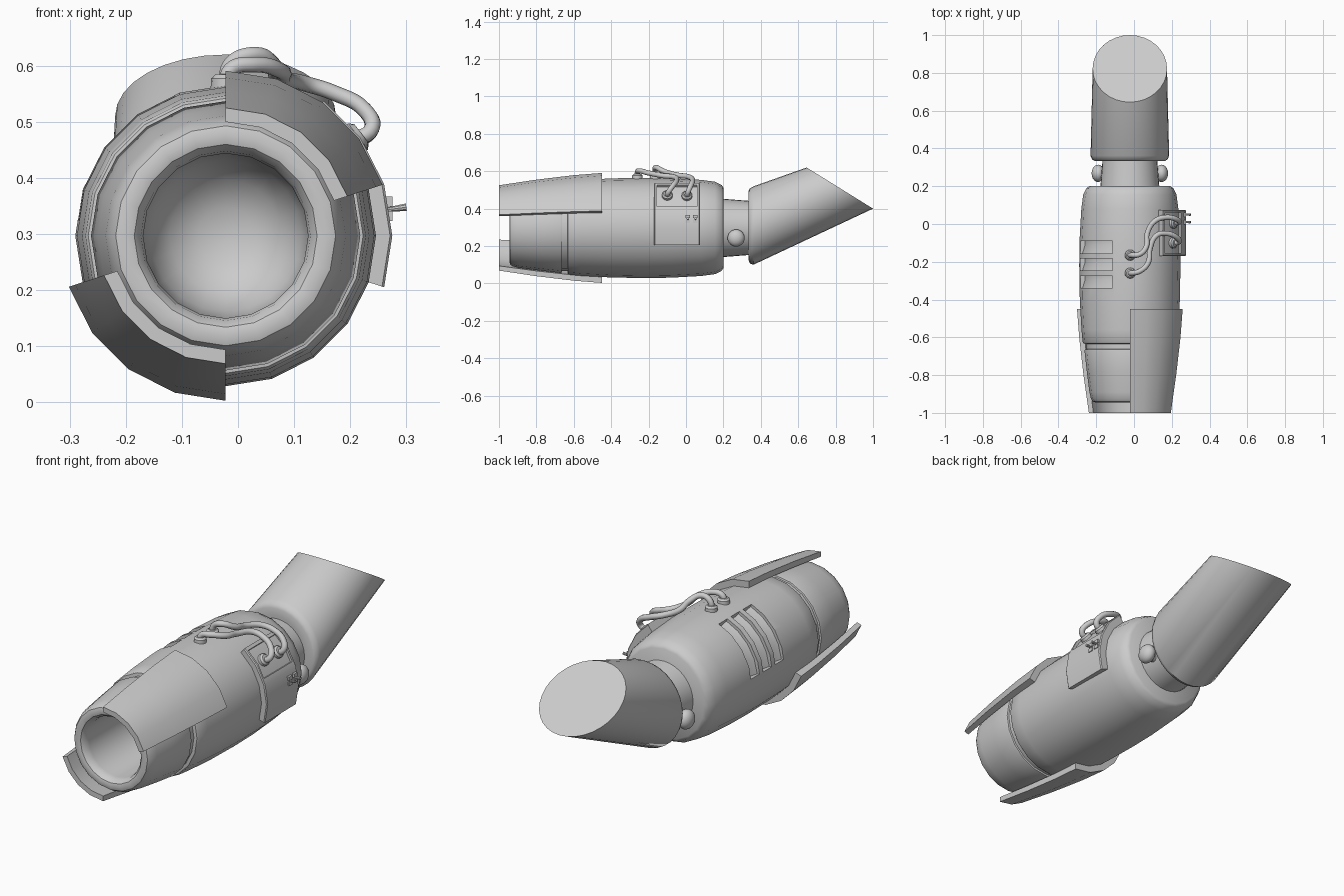
import bpy, bmesh, math
from mathutils import Vector

if "Cube" in bpy.data.objects:
    bpy.data.objects.remove(bpy.data.objects["Cube"])

CX, CZ = -0.022, 0.297          # axis of the forearm, running along y


def finish(name, bm, angle=35):
    bmesh.ops.remove_doubles(bm, verts=bm.verts, dist=1e-5)
    bmesh.ops.recalc_face_normals(bm, faces=bm.faces)
    me = bpy.data.meshes.new(name)
    bm.to_mesh(me)
    bm.free()
    ob = bpy.data.objects.new(name, me)
    bpy.context.collection.objects.link(ob)
    smooth(ob, angle)
    return ob


def smooth(ob, angle=35):
    bpy.ops.object.select_all(action='DESELECT')
    ob.select_set(True)
    bpy.context.view_layer.objects.active = ob
    bpy.ops.object.shade_smooth_by_angle(angle=math.radians(angle))


def polar(r, a, y):
    a = math.radians(a)
    return Vector((CX + r * math.cos(a), y, CZ + r * math.sin(a)))


def loft(name, rings, caps=True, angle=35):
    bm = bmesh.new()
    rs = [[bm.verts.new(p) for p in ring] for ring in rings]
    n = len(rs[0])
    for a, b in zip(rs, rs[1:]):
        for i in range(n):
            bm.faces.new((a[i], a[(i + 1) % n], b[(i + 1) % n], b[i]))
    if caps:
        bm.faces.new(rs[0])
        bm.faces.new(rs[-1])
    return finish(name, bm, angle)


def lathe(name, profile, n=20, angle=35):
    return loft(name, [[polar(r, 360 * i / n, y) for i in range(n)] for r, y in profile], True, angle)


def arc_block(name, sections, a0, a1, steps=4):
    """Curved slab: sections of (y, inner radius, outer radius) swept a0..a1 degrees."""
    rings = []
    for k in range(steps + 1):
        a = a0 + (a1 - a0) * k / steps
        rings.append([polar(ro, a, y) for y, ri, ro in sections] +
                     [polar(ri, a, y) for y, ri, ro in reversed(sections)])
    return loft(name, rings, True, 30)


def cut(ob, cutters):
    for c in cutters:
        m = ob.modifiers.new("cut", 'BOOLEAN')
        m.operation, m.solver, m.object = 'DIFFERENCE', 'EXACT', c
        bpy.context.view_layer.objects.active = ob
        bpy.ops.object.modifier_apply(modifier=m.name)
        bpy.data.objects.remove(c)
    smooth(ob)


def rod(name, p, q, r1, r2, n=16):
    p, q = Vector(p), Vector(q)
    rot = (q - p).to_track_quat('Z', 'Y')
    rings = [[c + rot @ Vector((r * math.cos(t), r * math.sin(t), 0))
              for t in (2 * math.pi * i / n for i in range(n))] for c, r in ((p, r1), (q, r2))]
    return loft(name, rings)


# forearm shell: rear shoulder, barrel, seam groove, front sleeve, rounded lip, bowl-shaped bore
body = lathe("forearm_shell", [
    (0.01, 0.2), (0.215, 0.2), (0.23, 0.19), (0.247, 0.155), (0.257, 0.08), (0.266, -0.08),
    (0.268, -0.22), (0.265, -0.4), (0.256, -0.56), (0.25, -0.625), (0.245, -0.632), (0.23, -0.634),
    (0.23, -0.662), (0.238, -0.664), (0.24, -0.672), (0.228, -0.78), (0.214, -0.89), (0.206, -0.925),
    (0.196, -0.94), (0.18, -0.945), (0.163, -0.94), (0.151, -0.925), (0.147, -0.9),
    (0.147, -0.6), (0.135, -0.53), (0.1, -0.475), (0.05, -0.45), (0.01, -0.445)], angle=50)

# three sloped vent slots on the upper left
cut(body, [arc_block("vent_cutter", [(y, 0.252, 0.32), (y + 0.045, 0.238, 0.32), (y + 0.065, 0.238, 0.32)],
                     110, 174) for y in (-0.34, -0.247, -0.155)])

# two armour plates, opposite each other
for name, a0 in (("upper_armour_plate", 18), ("lower_armour_plate", 198)):
    arc_block(name, [(-1.0, 0.203, 0.228), (-0.8, 0.23, 0.258), (-0.6, 0.252, 0.282),
                     (-0.45, 0.258, 0.294)], a0, a0 + 72)

# control panel on the right with a recessed socket bay
panel = arc_block("control_panel", [(-0.17, 0.25, 0.293), (-0.165, 0.25, 0.297),
                                    (0.07, 0.25, 0.297), (0.075, 0.25, 0.293)], -18, 54)
cut(panel, [arc_block("bay_cutter", [(-0.155, 0.283, 0.33), (0.06, 0.283, 0.33)], 23, 51, 3)])

# toggle switches
for y in (0.01, 0.05):
    for z in (0.332, 0.358):
        bm = bmesh.new()
        bmesh.ops.create_cube(bm, size=1)
        bmesh.ops.scale(bm, vec=(0.02, 0.024, 0.018), verts=bm.verts)
        bmesh.ops.translate(bm, vec=(0.265, y, z), verts=bm.verts)
        finish("switch_base", bm)
    rod("switch_lever", (0.262, y, 0.343), (0.3, y, 0.348), 0.004, 0.007, 10)

# hoses with collars at both ends
hoses = [
    [(-0.02, -0.165, 0.555), (-0.014, -0.165, 0.602), (0.03, -0.16, 0.62), (0.065, -0.12, 0.6),
     (0.07, -0.05, 0.58), (0.11, 0.015, 0.57), (0.17, 0.035, 0.552), (0.225, 0.025, 0.522),
     (0.238, 0.01, 0.487), (0.2, 0.005, 0.462)],
    [(-0.02, -0.26, 0.555), (-0.014, -0.26, 0.592), (0.03, -0.25, 0.602), (0.075, -0.205, 0.592),
     (0.085, -0.13, 0.577), (0.12, -0.06, 0.568), (0.17, -0.05, 0.552), (0.225, -0.07, 0.522),
     (0.238, -0.095, 0.487), (0.2, -0.1, 0.465)]]
for pts in hoses:
    cu = bpy.data.curves.new("hose", 'CURVE')
    cu.dimensions, cu.bevel_depth, cu.bevel_resolution = '3D', 0.014, 3
    cu.use_fill_caps = True
    sp = cu.splines.new('BEZIER')
    sp.bezier_points.add(len(pts) - 1)
    for b, p in zip(sp.bezier_points, pts):
        b.co = p
        b.handle_left_type = b.handle_right_type = 'AUTO'
    sp.resolution_u = 6
    bpy.context.collection.objects.link(bpy.data.objects.new("hose", cu))
    for p in (pts[0], pts[-1]):
        axis = Vector((p[0] - CX, 0, p[2] - CZ)).normalized()
        base = Vector((CX, p[1], CZ))
        r = 0.268 if p is pts[0] else 0.283
        rod("hose_collar", base + axis * (r - 0.03), base + axis * (r + 0.012), 0.03, 0.028)
        rod("hose_collar_tip", base + axis * (r + 0.012), base + axis * (r + 0.02), 0.028, 0.02)

# elbow core and side pivots
lathe("elbow_core", [(0.158, 0.18), (0.154, 0.22), (0.143, 0.36)], 32)
for s in (-1, 1):
    rod("pivot_pin", (CX + s * 0.11, 0.268, 0.243), (CX + s * 0.165, 0.268, 0.243), 0.027, 0.027)
    bm = bmesh.new()
    bmesh.ops.create_uvsphere(bm, u_segments=20, v_segments=12, radius=0.046)
    bmesh.ops.scale(bm, vec=(0.75, 1, 1), verts=bm.verts)
    bmesh.ops.translate(bm, vec=(CX + s * 0.168, 0.268, 0.243), verts=bm.verts)
    finish("pivot_cap", bm, 60)

# upper arm: rounded front rim, slanted sleeve, oblique flat end
rings = []
for rx, top, bot in ((0.15, (0.333, 0.455), (0.333, 0.155)), (0.187, (0.333, 0.49), (0.336, 0.117)),
                     (0.2, (0.34, 0.507), (0.343, 0.106)), (0.208, (0.362, 0.52), (0.36, 0.1)),
                     (0.197, (0.645, 0.62), (1.0, 0.4))):
    t, b = Vector((0, *top)), Vector((0, *bot))
    c, h = (t + b) / 2, (t - b) / 2
    rings.append([c + h * math.sin(a) + Vector((CX + rx * math.cos(a), 0, 0))
                  for a in (2 * math.pi * i / 32 for i in range(32))])
loft("upper_arm_sleeve", rings, True, 40)
